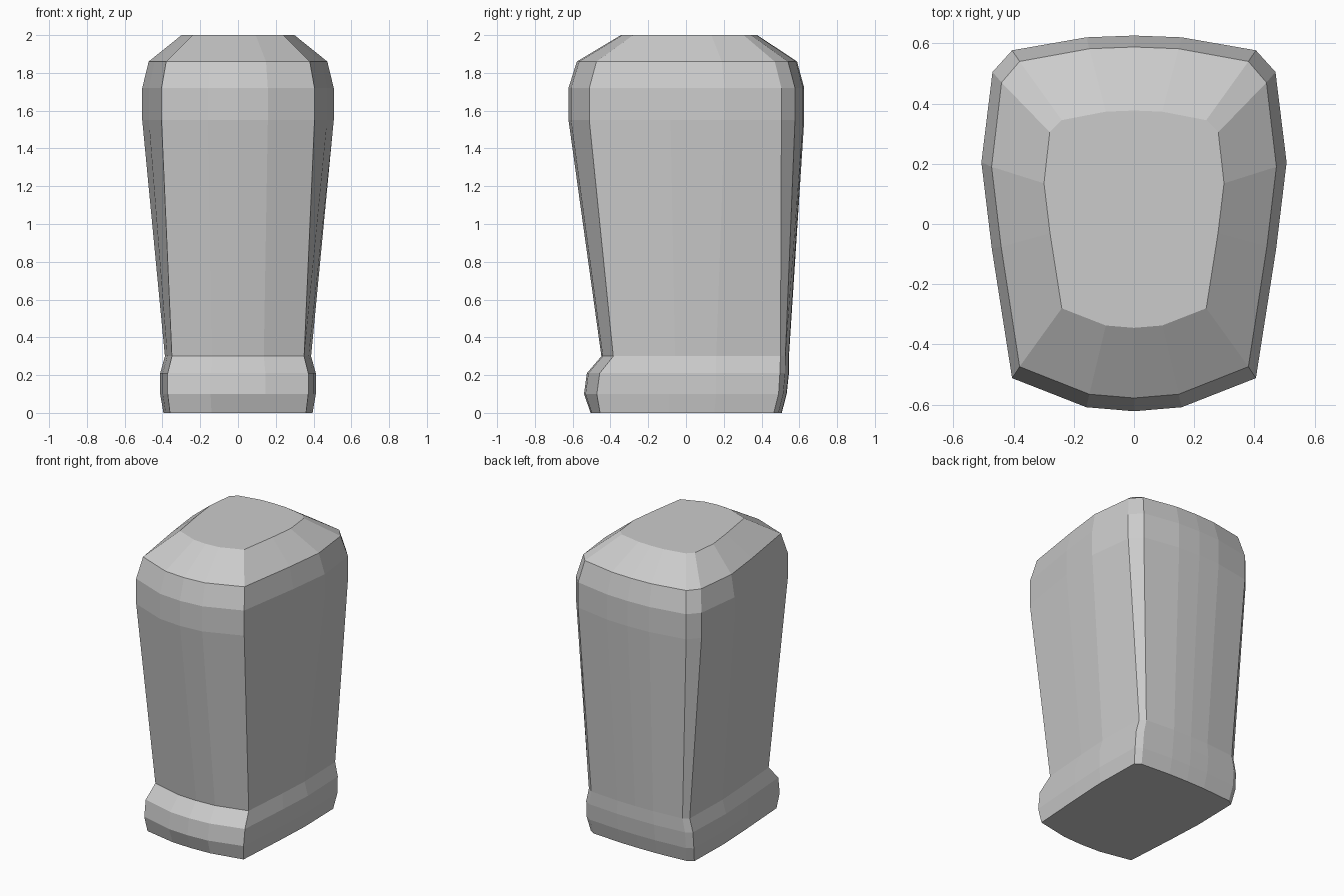
import bpy, bmesh

# Cross-section levels: z, front middle y, front corner x, front corner y,
# widest side x, widest side y, back corner outer x, outer y, inner x, inner y, back middle y
LEVELS = [
    (0.00, -0.505, 0.360, -0.455, 0.395, 0.15, 0.388, 0.465, 0.350, 0.490, 0.507),
    (0.10, -0.540, 0.372, -0.472, 0.412, 0.16, 0.402, 0.490, 0.360, 0.515, 0.533),
    (0.21, -0.525, 0.372, -0.457, 0.412, 0.16, 0.400, 0.497, 0.360, 0.525, 0.545),
    (0.30, -0.448, 0.350, -0.385, 0.387, 0.16, 0.378, 0.500, 0.342, 0.526, 0.545),
    (1.55, -0.622, 0.405, -0.512, 0.507, 0.205, 0.470, 0.505, 0.405, 0.577, 0.626),
    (1.72, -0.622, 0.405, -0.512, 0.507, 0.205, 0.470, 0.505, 0.405, 0.577, 0.626),
    (1.86, -0.578, 0.380, -0.474, 0.473, 0.19, 0.440, 0.470, 0.380, 0.540, 0.588),
    (2.00, -0.345, 0.240, -0.280, 0.299, 0.135, 0.280, 0.305, 0.240, 0.345, 0.377),
]


def ring(fm, fx, fy, sx, sy, ox, oy, ix, iy, bm_y):
    """Half outline from front middle to back middle, then mirrored."""
    half = [
        (0, fm),
        (fx * 0.39, fm + (fy - fm) * 0.12),
        (fx, fy),
        (fx + (sx - fx) * 0.66, fy + (sy - fy) * 0.6),
        (sx, sy),
        (ox, oy),
        (ix, iy),
        (ix * 0.39, bm_y + (iy - bm_y) * 0.12),
        (0, bm_y),
    ]
    return half + [(-x, y) for x, y in half[-2:0:-1]]


# Body: loft through all the levels and cap both ends
bm = bmesh.new()
rings = [[bm.verts.new((x, y, lv[0])) for x, y in ring(*lv[1:])] for lv in LEVELS]
n = len(rings[0])
for lower, upper in zip(rings, rings[1:]):
    for i in range(n):
        j = (i + 1) % n
        bm.faces.new((lower[i], lower[j], upper[j], upper[i]))
bm.faces.new(rings[0][::-1])
bm.faces.new(rings[-1])
bmesh.ops.recalc_face_normals(bm, faces=bm.faces)

mesh = bpy.data.meshes.new("tapered_body")
bm.to_mesh(mesh)
bm.free()
body = bpy.data.objects.new("tapered_body", mesh)
bpy.context.collection.objects.link(body)
